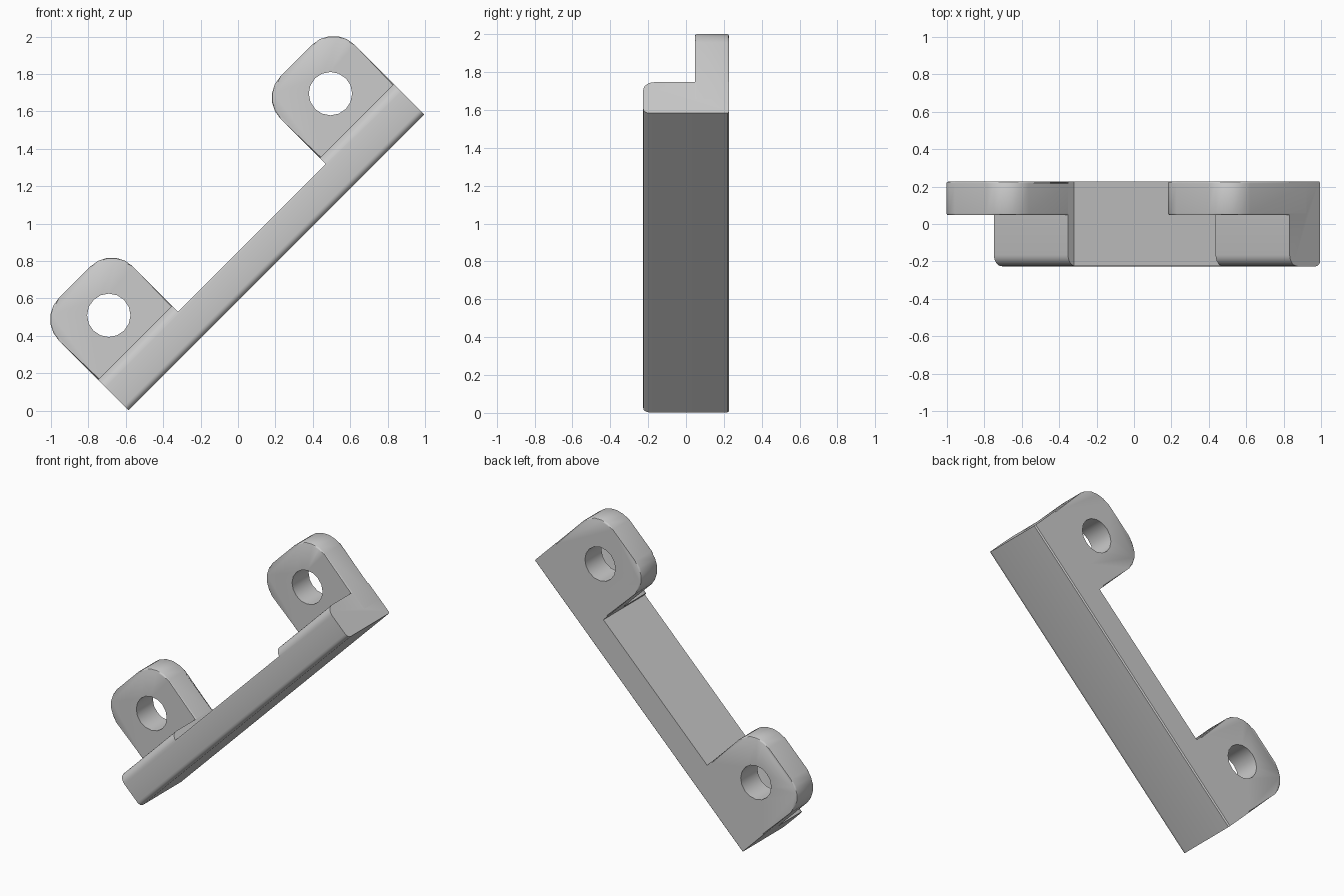
import bpy, bmesh, math

if "Cube" in bpy.data.objects:
    bpy.data.objects.remove(bpy.data.objects["Cube"])

S = math.sqrt(0.5)
U0, U1 = -0.412, 1.824         # ends of the rail along its 45 degree axis
V0, V_MID, V_PAD, V_TOP = 0.416, 0.60, 0.647, 1.103
Y_FRONT, Y_EAR, Y_BACK = -0.226, 0.047, 0.227
EAR_W = 0.56


def place(u, y, v):
    """Rail coordinates (along, depth, across) to world."""
    return ((u - v) * S, y, (u + v) * S)


def arc(cx, cy, r, a0, a1, n):
    return [(cx + r * math.cos(math.radians(a0 + (a1 - a0) * i / n)),
             cy + r * math.sin(math.radians(a0 + (a1 - a0) * i / n)))
            for i in range(n + 1)]


def prism(name, start, end, bevel=0.0):
    """Solid between two matching outlines of (u, y, v) points."""
    bm = bmesh.new()
    a = [bm.verts.new(place(*p)) for p in start]
    b = [bm.verts.new(place(*p)) for p in end]
    n = len(a)
    caps = [bm.faces.new(a), bm.faces.new(b[::-1])]
    for i in range(n):
        j = (i + 1) % n
        bm.faces.new((a[j], a[i], b[i], b[j]))
    if bevel:
        rim = list({e for f in caps for e in f.edges})
        bmesh.ops.bevel(bm, geom=rim, offset=bevel, segments=2,
                        profile=0.5, affect='EDGES')
    bmesh.ops.recalc_face_normals(bm, faces=bm.faces[:])
    mesh = bpy.data.meshes.new(name)
    bm.to_mesh(mesh)
    bm.free()
    ob = bpy.data.objects.new(name, mesh)
    bpy.context.collection.objects.link(ob)
    return ob


def along_u(name, section, u0, u1):
    return prism(name, [(u0, y, v) for y, v in section],
                 [(u1, y, v) for y, v in section])


def along_y(name, outline, y0, y1, bevel=0.0):
    return prism(name, [(u, y0, v) for u, v in outline],
                 [(u, y1, v) for u, v in outline], bevel)


def combine(target, tool, operation):
    mod = target.modifiers.new(operation, 'BOOLEAN')
    mod.operation = operation
    mod.solver = 'EXACT'
    mod.object = tool
    bpy.context.view_layer.objects.active = target
    bpy.ops.object.modifier_apply(modifier=mod.name)
    bpy.data.objects.remove(tool, do_unlink=True)


# Rail with rounded front edges
section = ([(Y_BACK, V0 + 0.008), (Y_BACK, V_PAD)]
           + arc(Y_FRONT + 0.06, V_PAD - 0.06, 0.06, 90, 180, 6)
           + arc(Y_FRONT + 0.032, V0 + 0.032, 0.032, 180, 270, 4)
           + [(Y_BACK - 0.008, V0)])
bracket = along_u("mounting_bracket", section, U0, U1)

# Recess between the two pads
notch = [(-1, V_MID), (1, V_MID), (1, 1), (-1, 1)]
combine(bracket, along_u("recess_cutter", notch, U0 + EAR_W, U1 - EAR_W), 'DIFFERENCE')

# Ears with rounded corners and bolt holes
R = 0.16
for left in (U0, U1 - EAR_W):
    right = left + EAR_W
    outline = ([(left, 0.52), (right, 0.52)]
               + arc(right - R, V_TOP - R, R, 0, 90, 5)
               + arc(left + R, V_TOP - R, R, 90, 180, 5))
    combine(bracket, along_y("ear", outline, Y_EAR, Y_BACK, 0.01), 'UNION')
    hole = arc(left + EAR_W / 2 + 0.004, 0.849, 0.116, 0, 360, 16)[:-1]
    combine(bracket, along_y("hole_cutter", hole, -0.5, 0.5), 'DIFFERENCE')

bpy.ops.object.select_all(action='DESELECT')
bracket.select_set(True)
bpy.context.view_layer.objects.active = bracket
bpy.ops.object.shade_smooth_by_angle(angle=math.radians(35))
